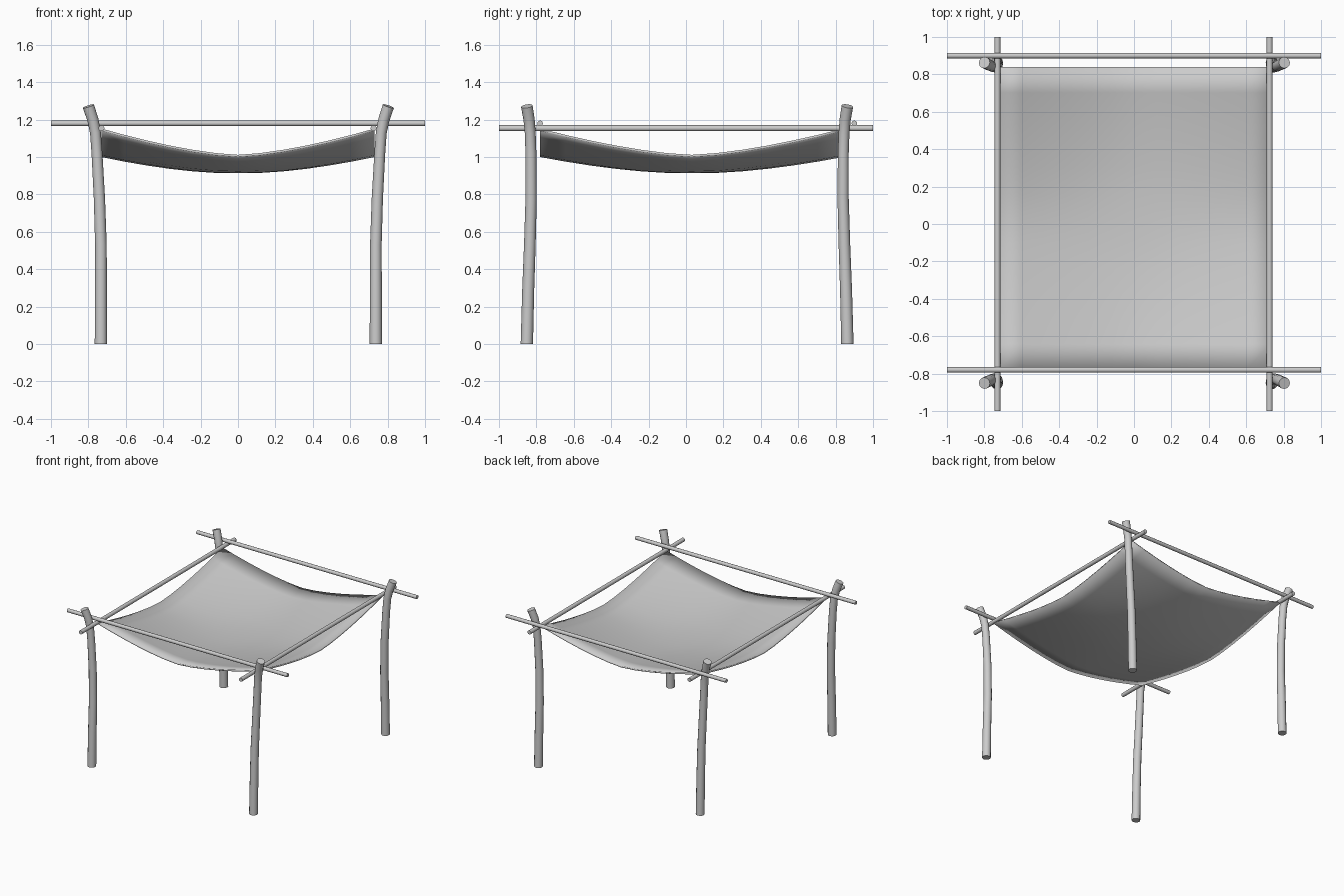
import bpy, bmesh

if "Cube" in bpy.data.objects:
    bpy.data.objects.remove(bpy.data.objects["Cube"])

def rod(name, pts):
    """Round pole along points given as (x, y, z, radius)."""
    cu = bpy.data.curves.new(name, 'CURVE')
    cu.dimensions = '3D'
    cu.bevel_depth = 1.0
    cu.bevel_resolution = 4
    cu.use_fill_caps = True
    sp = cu.splines.new('POLY')
    sp.points.add(len(pts) - 1)
    for p, (x, y, z, r) in zip(sp.points, pts):
        p.co = (x, y, z, 1)
        p.radius = r
    ob = bpy.data.objects.new(name, cu)
    bpy.context.collection.objects.link(ob)
    finish(ob, convert=True)

def finish(ob, convert=False):
    bpy.ops.object.select_all(action='DESELECT')
    ob.select_set(True)
    bpy.context.view_layer.objects.active = ob
    if convert:
        bpy.ops.object.convert(target='MESH')
    bpy.ops.object.shade_smooth_by_angle(angle=0.7)

# Four bent posts, mirrored to each corner
POST = [(.735, .857, 0, .033), (.735, .85, .28, .032), (.735, .841, .53, .031),
        (.743, .834, .78, .030), (.756, .835, 1.02, .029), (.764, .839, 1.13, .029),
        (.778, .845, 1.20, .030), (.802, .857, 1.272, .031)]
for sx, side in ((-1, "left"), (1, "right")):
    for sy, end in ((-1, "front"), (1, "back")):
        rod(f"{end}_{side}_post",
            [(sx * x + .002, sy * y + .006, z, r) for x, y, z, r in POST])

# Cross poles
for name, y in (("front_pole", -.78), ("back_pole", .90)):
    rod(name, [(-1, y, 1.18, .015), (1, y, 1.18, .015)])
for name, x in (("left_pole", -.73), ("right_pole", .725)):
    rod(name, [(x, -1, 1.154, .016), (x, 1, 1.154, .016)])

# Sagging cloth canopy
def sag(t):
    return 1 - abs(t) ** 1.5

bm = bmesh.new()
bmesh.ops.create_grid(bm, x_segments=12, y_segments=12, size=1)
for v in bm.verts:
    u, w = v.co.x, v.co.y
    z = 1.14 - .14 * (sag(u) + sag(w)) + .055 * (1 - abs(u)) * (1 - abs(w))
    v.co = (.73 * u, .03 + .81 * w, z)
me = bpy.data.meshes.new("cloth_canopy")
bm.to_mesh(me)
bm.free()
cloth = bpy.data.objects.new("cloth_canopy", me)
bpy.context.collection.objects.link(cloth)
mod = cloth.modifiers.new("thickness", 'SOLIDIFY')
mod.thickness = .012
mod.offset = 1
finish(cloth)
